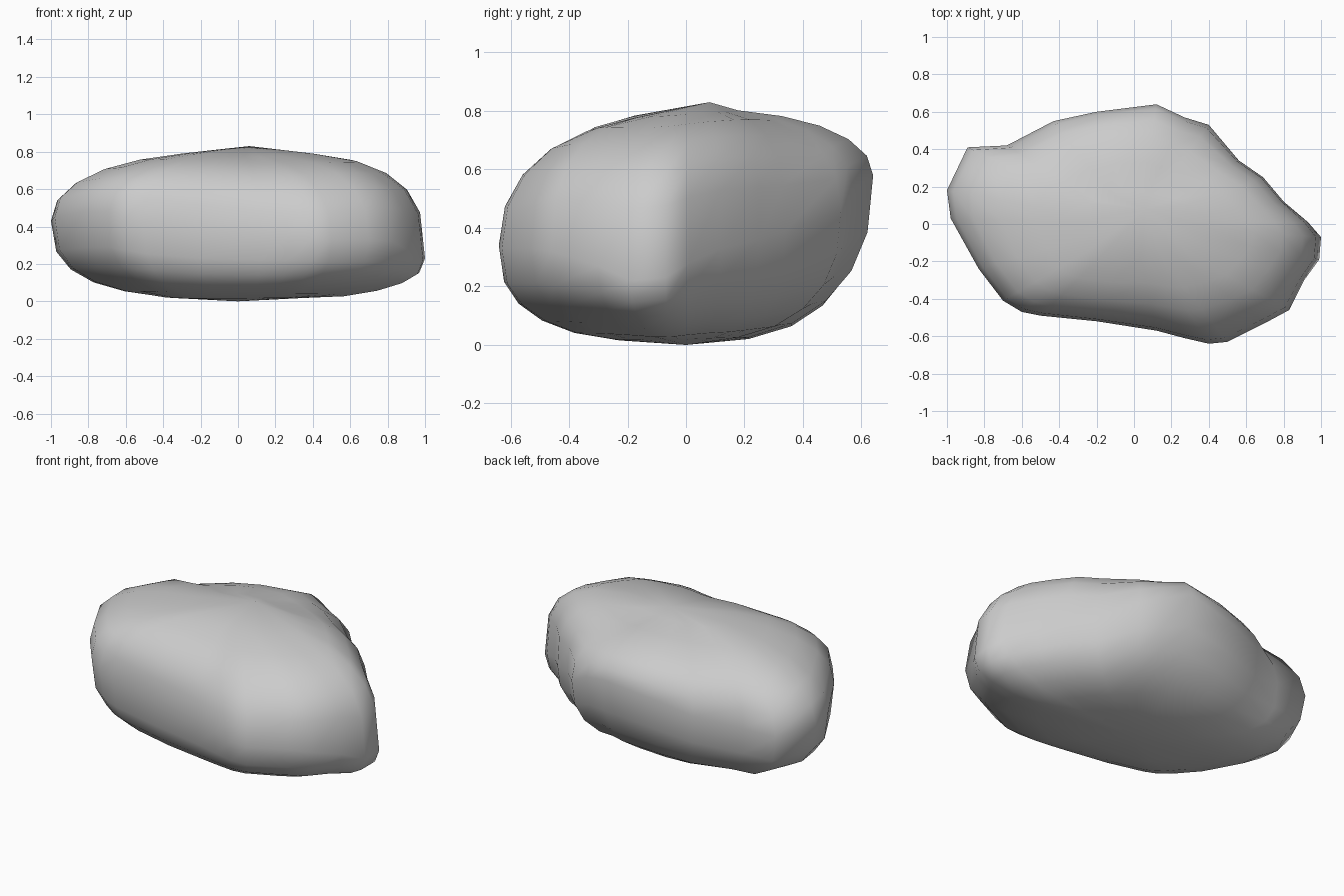
import bpy, bmesh, math
from mathutils import Vector, noise

cube = bpy.data.objects.get("Cube")
if cube:
    bpy.data.objects.remove(cube, do_unlink=True)

# Widest outline of the boulder: x, y and the height of the rim there
OUTLINE = [(1, -.07, .23), (.93, .01, .28), (.8, .12, .33), (.69, .25, .36),
           (.56, .34, .39), (.4, .53, .46), (.27, .57, .53), (.12, .64, .58),
           (-.2, .6, .53), (-.43, .55, .47), (-.68, .42, .41), (-.89, .41, .41),
           (-1, .18, .43), (-.98, .03, .45), (-.83, -.24, .48), (-.7, -.41, .48),
           (-.6, -.47, .45), (-.5, -.49, .42), (-.2, -.52, .38), (.12, -.57, .36),
           (.27, -.61, .35), (.4, -.64, .34), (.5, -.63, .33), (.7, -.53, .33),
           (.83, -.46, .32), (.91, -.3, .27), (.99, -.19, .22)]
STEPS = 6


def spoke_point(x, y, rim, step):
    """Point on one rounded spoke; negative steps lie under the rim."""
    angle = abs(step) / STEPS * math.pi / 2
    radius = math.hypot(x, y)
    side, back = x / radius, y / radius
    if step > 0:
        # Fuller shoulders at the left end and the front right corner
        corner = max(-(side + back) / math.sqrt(2), 0)
        power = 2.15 + 1.1 * max(side, 0) ** 4 + .5 * corner ** 4
        pole = .8 + .015 * back
    else:
        # Fuller underside at the front than at the back
        power = 2.75 - .2 * back - .2 * side
        pole = .01
    spread = math.cos(angle) ** (2 / power)
    rise = math.sin(angle) ** (2 / power)
    # The outline eases into a plain oval away from the rim
    oval = 1 / math.sqrt(1.15 * side ** 2 + 2.6 * back ** 2 + .5 * side * back)
    reach = (radius + (oval - radius) * .5 * rise ** 2) * spread
    p = Vector((side * reach, back * reach, rim + (pole - rim) * rise))
    # Soft worn lumps, fading out at the rim
    p.z += .01 * rise * noise.noise(p * 2.5)
    return p


# Boulder body: stacked rings closed by a fan at each end
bm = bmesh.new()
rings = [[bm.verts.new(spoke_point(x, y, rim, s)) for x, y, rim in OUTLINE]
         for s in range(1 - STEPS, STEPS)]
count = len(OUTLINE)
for low, high in zip(rings, rings[1:]):
    for i in range(count):
        j = (i + 1) % count
        bm.faces.new((low[i], low[j], high[j], high[i]))
bottom = bm.verts.new((0, 0, 0))
top = bm.verts.new((.06, .08, .83))
for i in range(count):
    j = (i + 1) % count
    bm.faces.new((rings[-1][i], rings[-1][j], top))
    bm.faces.new((rings[0][j], rings[0][i], bottom))

bmesh.ops.recalc_face_normals(bm, faces=bm.faces)
for face in bm.faces:
    face.smooth = True

mesh = bpy.data.meshes.new("boulder")
bm.to_mesh(mesh)
bm.free()
boulder = bpy.data.objects.new("boulder", mesh)
bpy.context.collection.objects.link(boulder)

# Plain grey stone
stone = bpy.data.materials.new("grey stone")
stone.use_nodes = True
stone.diffuse_color = (.6, .6, .6, 1)
for node in stone.node_tree.nodes:
    if node.type == 'BSDF_PRINCIPLED':
        node.inputs["Base Color"].default_value = (.6, .6, .6, 1)
mesh.materials.append(stone)
